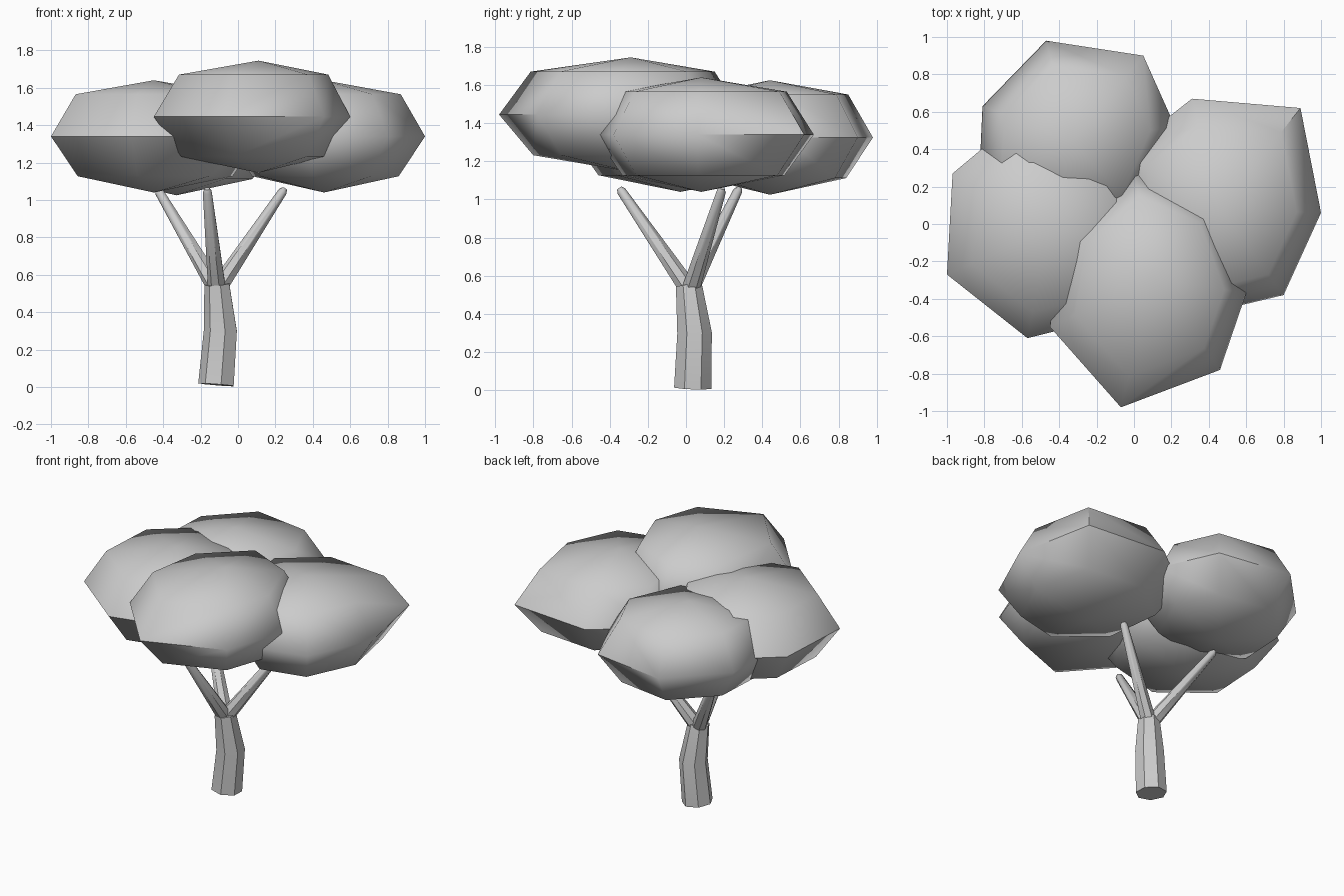
import bpy, bmesh, math
from mathutils import Vector

if "Cube" in bpy.data.objects:
    bpy.data.objects.remove(bpy.data.objects["Cube"])


def finish(bm, name, angle):
    bmesh.ops.recalc_face_normals(bm, faces=bm.faces)
    me = bpy.data.meshes.new(name)
    bm.to_mesh(me)
    bm.free()
    ob = bpy.data.objects.new(name, me)
    bpy.context.collection.objects.link(ob)
    bpy.ops.object.select_all(action='DESELECT')
    ob.select_set(True)
    bpy.context.view_layer.objects.active = ob
    bpy.ops.object.shade_smooth_by_angle(angle=math.radians(angle))


def bridge(bm, a, b):
    n = len(a)
    for i in range(n):
        bm.faces.new((a[i], a[(i + 1) % n], b[(i + 1) % n], b[i]))


def foliage(name, centre, z, outline, up=0.30):
    """Squashed four-ring ball with a seven-sided equator."""
    bm = bmesh.new()
    c = Vector(centre)
    rings = []
    for scale, dz in ((0.74, -0.71 * up), (1, 0), (0.76, 0.75 * up)):
        ring = []
        for p in outline:
            q = c + (Vector(p) - c) * scale
            ring.append(bm.verts.new((q.x, q.y, z + dz)))
        rings.append(ring)
    bridge(bm, rings[0], rings[1])
    bridge(bm, rings[1], rings[2])
    for ring, dz in ((rings[0], -up), (rings[2], up)):
        pole = bm.verts.new((c.x, c.y, z + dz))
        for i in range(7):
            bm.faces.new((ring[i], ring[(i + 1) % 7], pole))
    finish(bm, name, 60)


def limb(name, path, sides):
    """Tapered tube through (x, y, z, radius) stations."""
    bm = bmesh.new()
    pts = [Vector(p[:3]) for p in path]
    rings = []
    for i, p in enumerate(pts):
        d = (pts[min(i + 1, len(pts) - 1)] - pts[max(i - 1, 0)]).normalized()
        u = Vector((0, 1, 0)).cross(d).normalized()
        v = d.cross(u)
        ring = []
        for k in range(sides):
            t = 2 * math.pi * (k + 0.5) / sides
            ring.append(bm.verts.new(p + (u * math.cos(t) + v * math.sin(t)) * path[i][3]))
        rings.append(ring)
    for a, b in zip(rings, rings[1:]):
        bridge(bm, a, b)
    bm.faces.new(rings[0])
    bm.faces.new(rings[-1])
    finish(bm, name, 50)


# Canopy
foliage("front_foliage", (0.11, -0.29), 1.445,
        [(-0.07, -0.98), (0.46, -0.78), (0.60, -0.37), (0.43, 0.10),
         (0.0, 0.29), (-0.37, -0.05), (-0.45, -0.55)])
foliage("right_foliage", (0.46, 0.08), 1.34,
        [(0.31, 0.67), (0.89, 0.62), (1.0, 0.06), (0.80, -0.38),
         (0.38, -0.48), (0.0, -0.15), (-0.06, 0.38)])
foliage("left_foliage", (-0.45, -0.03), 1.34,
        [(-0.97, 0.27), (-1.0, -0.27), (-0.57, -0.61), (-0.05, -0.48),
         (0.12, -0.02), (-0.12, 0.40), (-0.60, 0.58)])
foliage("back_foliage", (-0.33, 0.44), 1.325,
        [(-0.47, 0.98), (0.05, 0.90), (0.22, 0.52), (0.02, 0.06),
         (-0.45, -0.04), (-0.83, 0.20), (-0.81, 0.63)])

# Bent trunk
limb("trunk", [(-0.113, 0.035, 0.012, 0.1), (-0.09, 0.045, 0.3, 0.093),
               (-0.11, 0.015, 0.55, 0.07)], 7)

# Three branches with softened tips
base = Vector((-0.11, 0.02, 0.52))
for name, tip in (("front_branch", (-0.165, -0.35, 1.06)),
                  ("right_branch", (0.25, 0.19, 1.06)),
                  ("left_branch", (-0.43, 0.28, 1.06))):
    t = Vector(tip)
    n = base.lerp(t, 0.97)
    limb(name, [(*base, 0.05), (*n, 0.025), (*t, 0.014)], 7)
